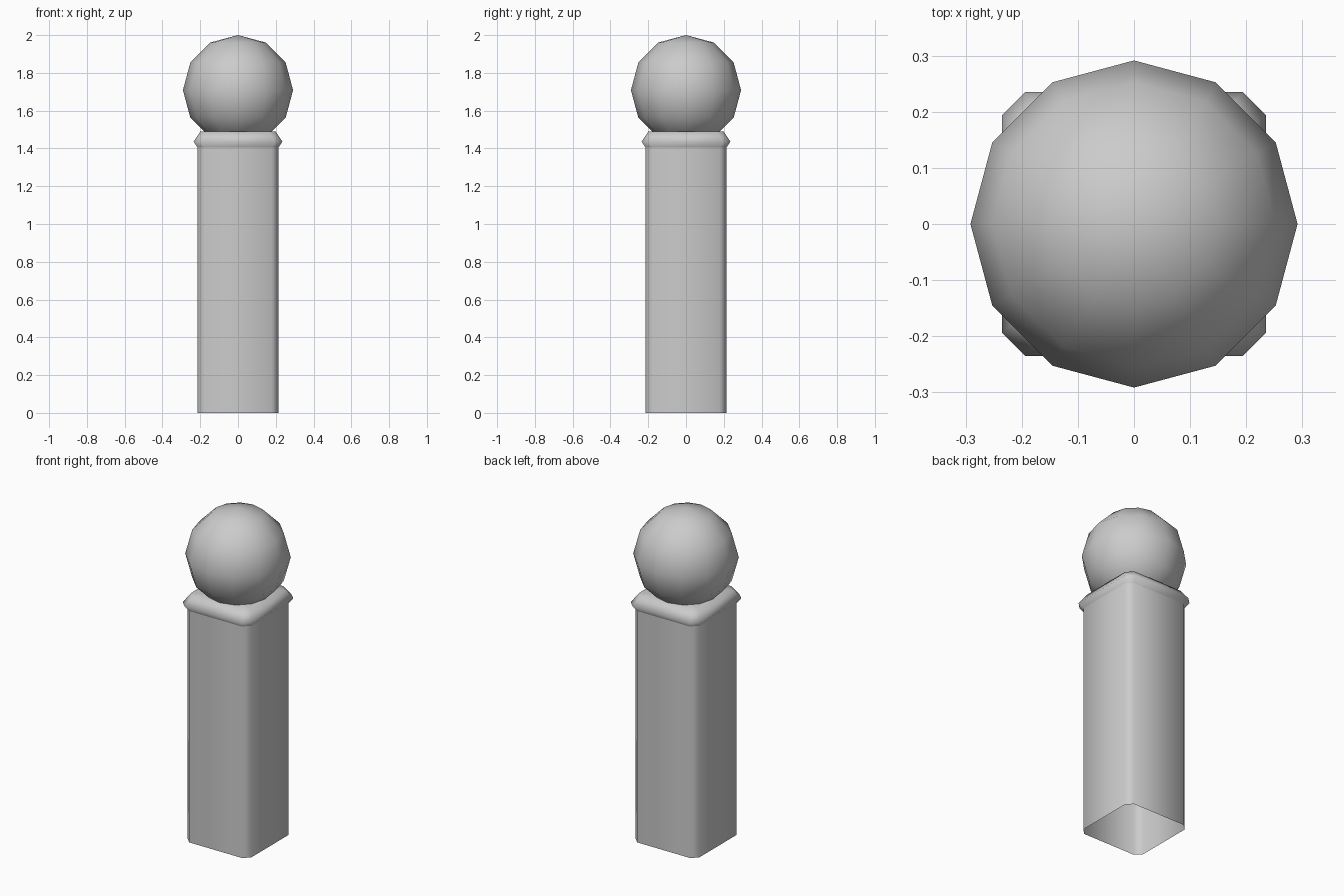
import bpy, bmesh

cube = bpy.data.objects.get("Cube")
if cube:
    bpy.data.objects.remove(cube, do_unlink=True)

stone = bpy.data.materials.new("grey_stone")
stone.use_nodes = True
COLOUR = (0.6, 0.6, 0.6, 1)
stone.diffuse_color = COLOUR
stone.node_tree.nodes["Principled BSDF"].inputs["Base Color"].default_value = COLOUR


def chamfered_square(half, cut):
    """Corner points of a square with its corners cut off, anticlockwise."""
    a, b = half, half - cut
    return [(a, -b), (a, b), (b, a), (-b, a), (-a, b), (-a, -b), (-b, -a), (b, -a)]


def finish(name, bm):
    bmesh.ops.recalc_face_normals(bm, faces=bm.faces)
    mesh = bpy.data.meshes.new(name)
    bm.to_mesh(mesh)
    bm.free()
    mesh.materials.append(stone)
    mesh.shade_smooth()
    obj = bpy.data.objects.new(name, mesh)
    bpy.context.collection.objects.link(obj)
    return obj


def loft(name, profile, cap_top=False):
    """Stack chamfered squares given as (half width, corner cut, height)."""
    bm = bmesh.new()
    rows = [[bm.verts.new((x, y, z)) for x, y in chamfered_square(half, cut)]
            for half, cut, z in profile]
    for low, high in zip(rows, rows[1:]):
        for i in range(len(low)):
            j = (i + 1) % len(low)
            bm.faces.new((low[i], low[j], high[j], high[i]))
    if cap_top:
        bm.faces.new(rows[-1])
    return finish(name, bm)


# Square shaft, hollow and open underneath
loft("post_shaft", [(0.214, 0.036, 0), (0.214, 0.036, 1.43)])

# Bulging collar with a flat top under the ball
loft("post_collar", [(0.2, 0.036, 1.383), (0.235, 0.041, 1.436),
                     (0.2, 0.036, 1.489), (0.12, 0.02, 1.489)], cap_top=True)

# Low-poly ball finial
bm = bmesh.new()
bmesh.ops.create_uvsphere(bm, u_segments=12, v_segments=6, radius=0.2915)
ball = finish("ball_finial", bm)
ball.location.z = 1.7085
